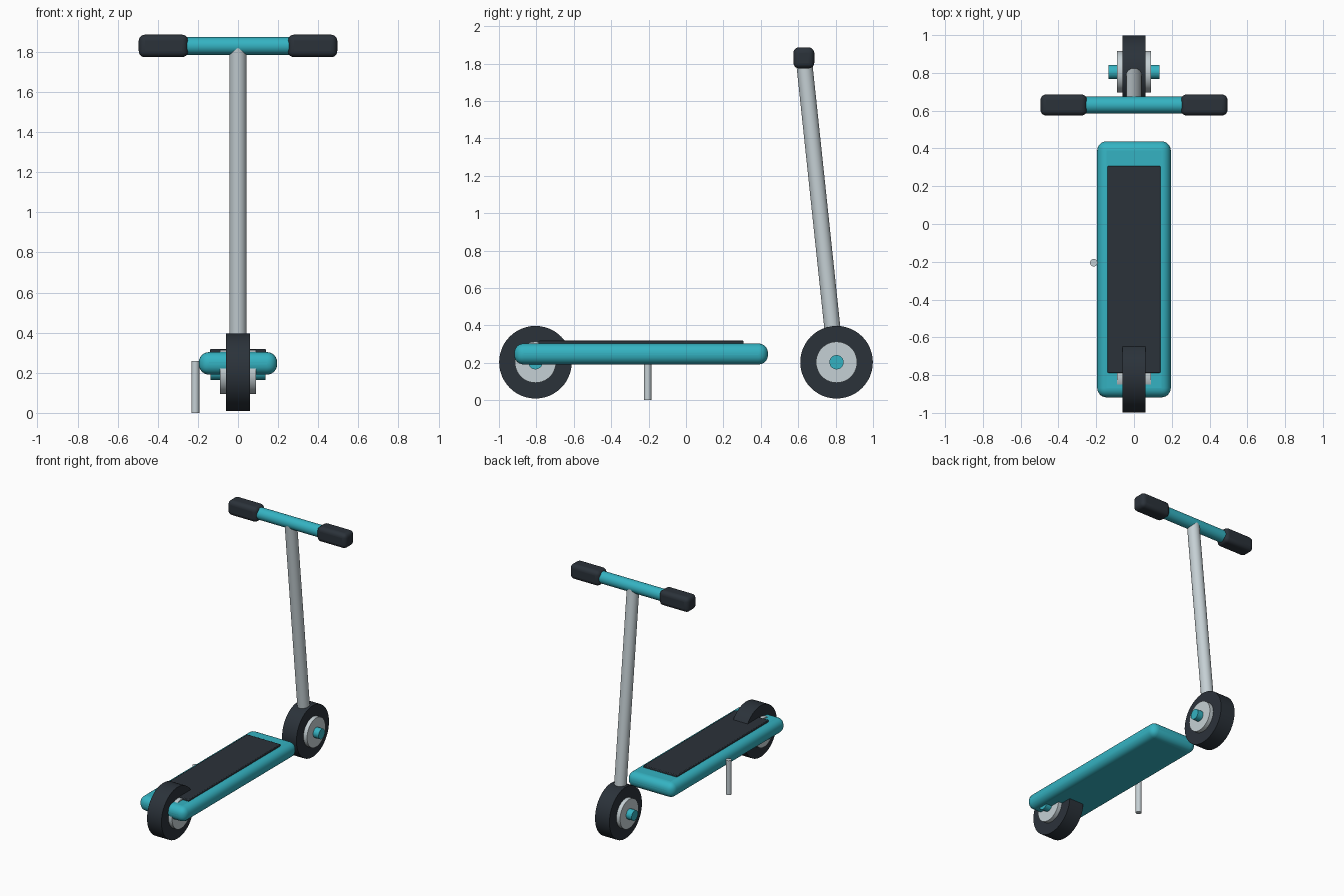
import bpy
import math
from mathutils import Vector

cube = bpy.data.objects.get("Cube")
if cube:
    bpy.data.objects.remove(cube, do_unlink=True)


def material(name, rgb):
    mat = bpy.data.materials.new(name)
    mat.use_nodes = True
    mat.diffuse_color = (*rgb, 1)
    mat.node_tree.nodes["Principled BSDF"].inputs["Base Color"].default_value = (*rgb, 1)
    return mat


teal = material("teal", (0.035, 0.45, 0.54))
rubber = material("dark rubber", (0.024, 0.032, 0.042))
silver = material("silver metal", (0.56, 0.63, 0.66))


def finish(obj, name, mat, bevel=0, segments=4):
    obj.name = name
    obj.data.materials.append(mat)
    if bevel:
        mod = obj.modifiers.new("rounded edges", "BEVEL")
        mod.width = bevel
        mod.segments = segments
    bpy.ops.object.shade_smooth_by_angle(angle=math.radians(35))
    return obj


def rod(name, start, end, radius, mat, bevel=0, sides=48):
    """Cylinder running between two points."""
    start, end = Vector(start), Vector(end)
    axis = end - start
    bpy.ops.mesh.primitive_cylinder_add(
        vertices=sides, radius=radius, depth=axis.length, location=(start + end) / 2,
        rotation=axis.to_track_quat("Z", "Y").to_euler())
    return finish(bpy.context.object, name, mat, bevel)


def box(name, center, size, mat, bevel, segments=5):
    bpy.ops.mesh.primitive_cube_add(size=1, location=center)
    obj = bpy.context.object
    obj.scale = size
    bpy.ops.object.transform_apply(location=False, rotation=False, scale=True)
    return finish(obj, name, mat, bevel, segments)


# Deck and its grip pad
box("deck", (0, -0.24, 0.247), (0.39, 1.356, 0.112), teal, 0.05, 6)
box("deck_grip_pad", (0, -0.24, 0.305), (0.28, 1.096, 0.026), rubber, 0.005, 2)

# Wheels: tire, hub and axle on a shared centre line
for end, y in (("front", 0.805), ("rear", -0.805)):
    for part, half, radius, mat in (("tire", 0.06, 0.194, rubber),
                                    ("hub", 0.09, 0.11, silver),
                                    ("axle", 0.136, 0.038, teal)):
        rod(f"{end}_{part}", (-half, y, 0.203), (half, y, 0.203), radius, mat)

# Steering column and handlebar
rod("steering_column", (0, 0.8, 0.22), (0, 0.63, 1.825), 0.043, silver)
rod("handlebar", (-0.45, 0.63, 1.83), (0.45, 0.63, 1.83), 0.044, teal)
for side, sign in (("left", 1), ("right", -1)):
    box(f"{side}_handle_grip", (sign * 0.372, 0.63, 1.83), (0.246, 0.112, 0.112), rubber, 0.03)

# Kickstand
rod("kickstand", (-0.213, -0.205, 0), (-0.213, -0.205, 0.26), 0.02, silver, sides=24)
